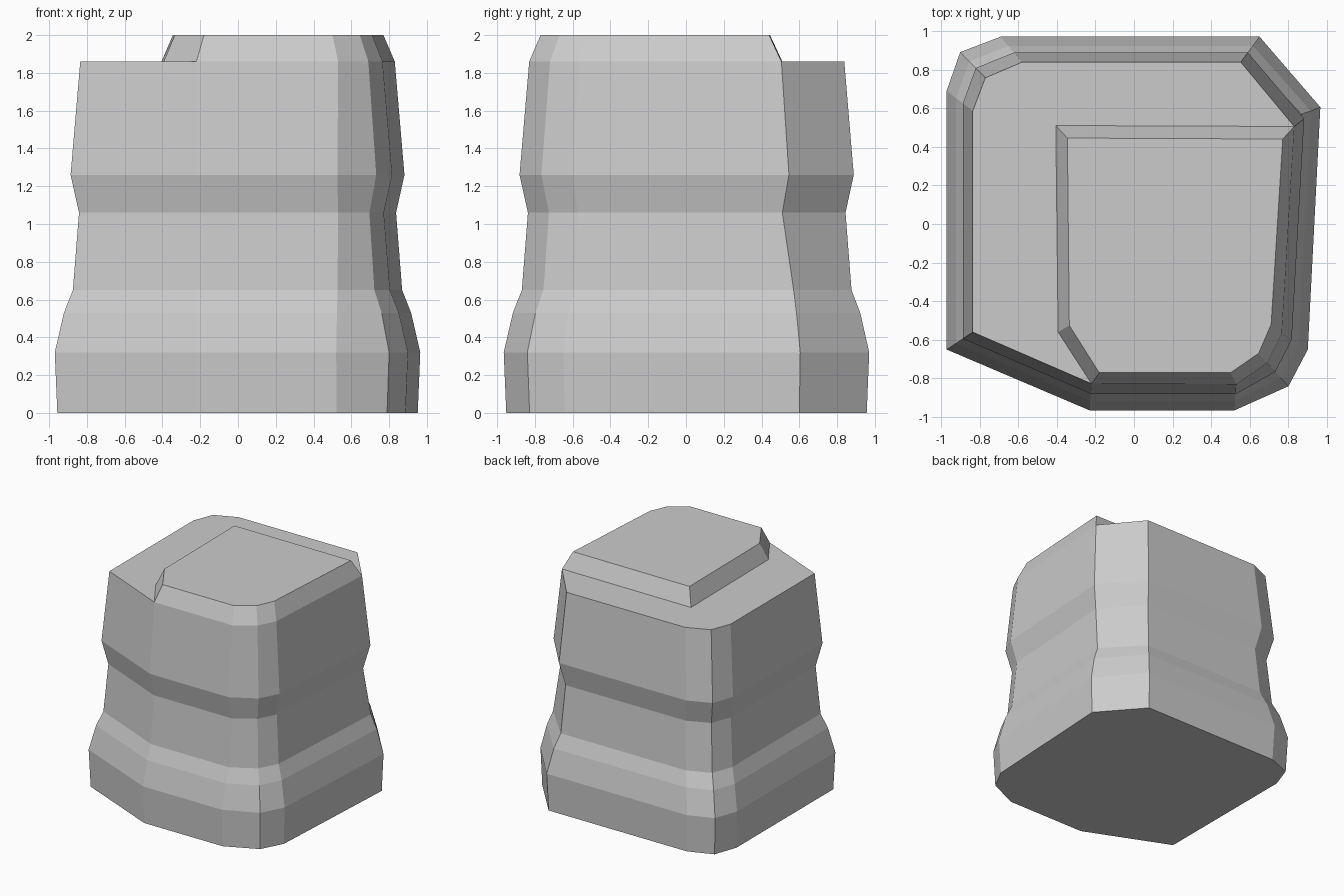
import bpy, bmesh

if "Cube" in bpy.data.objects:
    bpy.data.objects.remove(bpy.data.objects["Cube"])

# Cross-sections at the widest level and at the ledge level (anticlockwise)
WIDE = [(-0.97, -0.65), (-0.23, -0.965), (0.52, -0.965), (0.80, -0.84), (0.90, -0.65),
        (0.965, 0.605), (0.65, 0.97), (-0.69, 0.97), (-0.90, 0.89), (-0.97, 0.69)]
NARROW = [(-0.835, -0.56), (-0.22, -0.827), (0.53, -0.83), (0.69, -0.72), (0.765, -0.57),
          (0.83, 0.505), (0.553, 0.838), (-0.58, 0.838), (-0.77, 0.757), (-0.835, 0.585)]
# (height, blend from wide to narrow, back right corner y)
LEVELS = [(0.0, 0.1, 0.60), (0.32, 0.0, 0.605), (0.53, 0.36, 0.585), (0.65, 0.71, 0.57),
          (1.06, 0.95, 0.51), (1.26, 0.62, 0.545), (1.86, 1.0, 0.505)]
# Raised block top, starting at its front left corner
CAP_TOP = [(-0.18, -0.77), (0.50, -0.77), (0.645, -0.67), (0.71, -0.52),
           (0.77, 0.44), (-0.345, 0.445), (-0.335, -0.525)]

bm = bmesh.new()


def ring(points, z):
    return [bm.verts.new((x, y, z)) for x, y in points]


def bridge(a, b):
    n = len(a)
    for i in range(n):
        j = (i + 1) % n
        bm.faces.new((a[i], a[j], b[j], b[i]))


# Stepped body
rings = []
for z, t, corner_y in LEVELS:
    pts = [(a[0] + (b[0] - a[0]) * t, a[1] + (b[1] - a[1]) * t) for a, b in zip(WIDE, NARROW)]
    pts[5] = (pts[5][0], corner_y)
    rings.append(ring(pts, z))
for lower, upper in zip(rings, rings[1:]):
    bridge(lower, upper)
bm.faces.new(rings[0][::-1])

# Ledge around the raised block
rim = rings[-1]
back_left, front_left = ring([(-0.405, 0.51), (-0.393, -0.56)], 1.86)
bm.faces.new([rim[0], rim[1], front_left, back_left] + rim[5:])

# Raised block
top = ring(CAP_TOP, 2.0)
bridge(rim[1:6] + [back_left, front_left], top)
bm.faces.new(top)

bmesh.ops.recalc_face_normals(bm, faces=bm.faces[:])
mesh = bpy.data.meshes.new("stepped_block")
bm.to_mesh(mesh)
bm.free()
bpy.context.collection.objects.link(bpy.data.objects.new("stepped_block", mesh))
